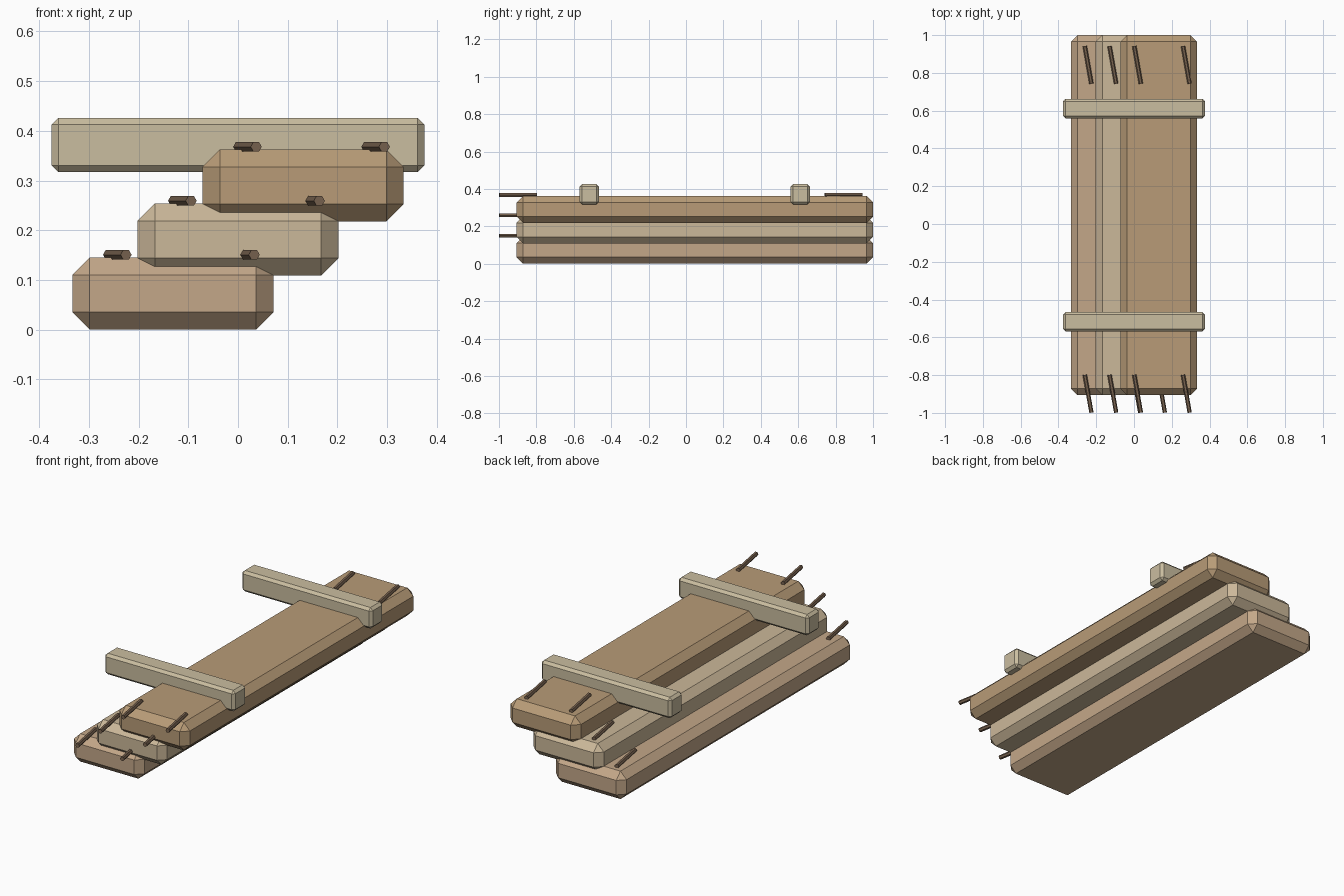
import bpy, bmesh
from math import radians
from mathutils import Matrix, Vector

if "Cube" in bpy.data.objects:
    bpy.data.objects.remove(bpy.data.objects["Cube"])

MID_Y = 0.047  # centre of the boards along their length


def material(name, rgb):
    m = bpy.data.materials.new(name)
    m.diffuse_color = (*rgb, 1)
    m.use_nodes = True
    m.node_tree.nodes["Principled BSDF"].inputs["Base Color"].default_value = m.diffuse_color
    return m


def finish(bm, name, mat):
    bmesh.ops.recalc_face_normals(bm, faces=bm.faces)
    me = bpy.data.meshes.new(name)
    bm.to_mesh(me)
    bm.free()
    me.materials.append(mat)
    ob = bpy.data.objects.new(name, me)
    bpy.context.collection.objects.link(ob)
    return ob


def chamfered_box(name, centre, size, chamfer, mat):
    bm = bmesh.new()
    bmesh.ops.create_cube(bm, size=1)
    bmesh.ops.scale(bm, vec=size, verts=bm.verts)
    bmesh.ops.bevel(bm, geom=bm.edges[:], offset=chamfer, segments=1,
                    affect='EDGES', profile=0.5)
    ob = finish(bm, name, mat)
    ob.location = centre
    return ob


def straw(name, centre, mat):
    # hexagonal rod lying flat, turned slightly off the board's length
    turn = (Matrix.Rotation(radians(10), 4, 'Z') @ Matrix.Rotation(radians(90), 4, 'X')
            @ Matrix.Rotation(radians(90), 4, 'Z'))
    bm = bmesh.new()
    bmesh.ops.create_cone(bm, cap_ends=True, segments=6, radius1=0.0113,
                          radius2=0.0113, depth=0.203)
    bmesh.ops.transform(bm, matrix=turn, verts=bm.verts)
    ob = finish(bm, name, mat)
    ob.location = centre
    return ob


board_mats = [material("lower_wood", (0.55, 0.39, 0.25)),
              material("middle_wood", (0.60, 0.48, 0.32)),
              material("upper_wood", (0.48, 0.33, 0.185))]
batten_mat = material("pale_wood", (0.59, 0.51, 0.35))
straw_mat = material("dark_straw", (0.19, 0.125, 0.08))

# Stepped stack of overlapping boards, with straws at both ends
for i, mat in enumerate(board_mats):
    x, z = -0.131 + 0.131 * i, 0.0725 + 0.1087 * i
    chamfered_box(f"board_{i + 1}", Vector((x, MID_Y, z)), (0.405, 1.906, 0.145), 0.035, mat)
    for end, y in (("front", -0.8985), ("back", 0.842)):
        for side, dx in (("left", -0.112), ("right", 0.146)):
            straw(f"straw_{i + 1}_{end}_{side}", Vector((x + dx, y, z + 0.078)), straw_mat)

# Cross battens
for end, s in (("front", -1), ("back", 1)):
    chamfered_box(f"batten_{end}", Vector((0, MID_Y + s * 0.564, 0.3715)),
                  (0.75, 0.104, 0.109), 0.0135, batten_mat)
